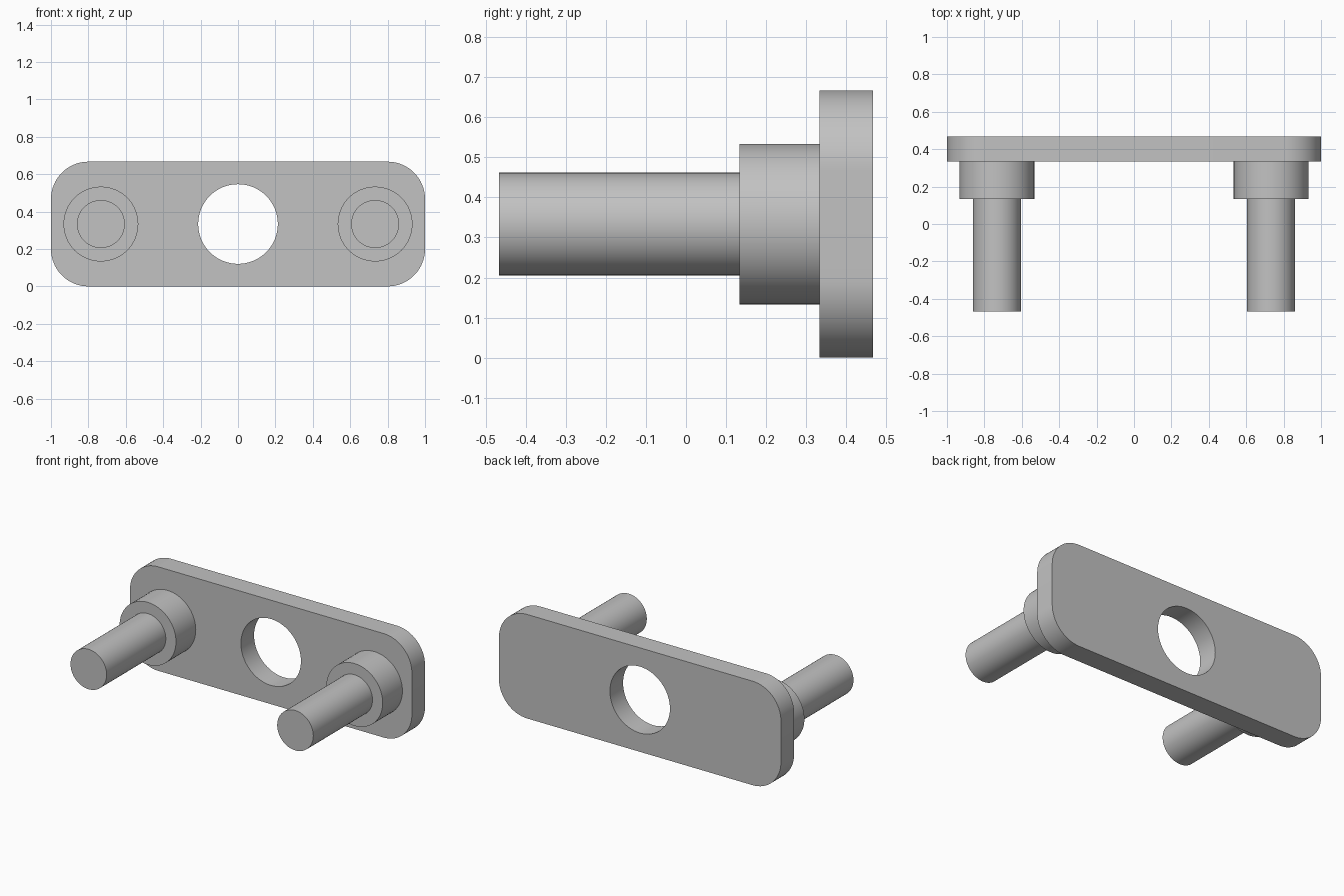
import bpy
import bmesh
from math import pi, radians
from mathutils import Matrix

if "Cube" in bpy.data.objects:
    bpy.data.objects.remove(bpy.data.objects["Cube"], do_unlink=True)

MID_Z = 1 / 3
PIN_X = 0.733

# One plain grey for every part
grey = bpy.data.materials.new("plain_grey")
grey.use_nodes = True
colour = (0.54, 0.54, 0.54, 1)
grey.diffuse_color = colour
grey.node_tree.nodes["Principled BSDF"].inputs["Base Color"].default_value = colour


def add_object(name, bm):
    mesh = bpy.data.meshes.new(name)
    bmesh.ops.recalc_face_normals(bm, faces=bm.faces)
    bm.to_mesh(mesh)
    bm.free()
    mesh.materials.append(grey)
    obj = bpy.data.objects.new(name, mesh)
    bpy.context.collection.objects.link(obj)
    return obj


def smooth(obj):
    bpy.ops.object.select_all(action="DESELECT")
    obj.select_set(True)
    bpy.context.view_layer.objects.active = obj
    bpy.ops.object.shade_smooth_by_angle(angle=radians(30))


def stepped_round(name, x, steps):
    """Closed solid turned about the y direction; steps are (radius, y)."""
    bm = bmesh.new()
    rings = []
    for radius, y in steps:
        place = Matrix.Translation((x, y, MID_Z)) @ Matrix.Rotation(pi / 2, 4, "X")
        rings.append(bmesh.ops.create_circle(bm, segments=64, radius=radius, matrix=place)["verts"])
    for a, b in zip(rings, rings[1:]):
        for i in range(len(a)):
            j = (i + 1) % len(a)
            bm.faces.new((a[i], a[j], b[j], b[i]))
    bm.faces.new(rings[0])
    bm.faces.new(rings[-1])
    return add_object(name, bm)


# Plate with rounded corners
bm = bmesh.new()
bmesh.ops.create_cube(bm, size=1, matrix=Matrix.Translation((0, 0.4, MID_Z))
                      @ Matrix.Diagonal((2, 0.1333, 2 * MID_Z, 1)))
corners = [e for e in bm.edges if abs(e.verts[0].co.y - e.verts[1].co.y) > 0.1]
bmesh.ops.bevel(bm, geom=corners, offset=0.2, offset_type="OFFSET",
                segments=16, profile=0.5, affect="EDGES")
plate = add_object("plate", bm)

# Round hole through the middle of the plate
cutter = stepped_round("hole_cutter", 0, [(0.213, 0.2), (0.213, 0.6)])
cutter.hide_render = True
hole = plate.modifiers.new("hole", "BOOLEAN")
hole.operation = "DIFFERENCE"
hole.solver = "EXACT"
hole.object = cutter
bpy.context.view_layer.objects.active = plate
bpy.ops.object.modifier_apply(modifier="hole")
bpy.data.objects.remove(cutter, do_unlink=True)
smooth(plate)

# A collared pin on each side
for side, x in (("left", PIN_X), ("right", -PIN_X)):
    smooth(stepped_round(side + "_pin", x, [
        (0.128, -0.467), (0.128, 0.133), (0.2, 0.133), (0.2, 0.334)]))
